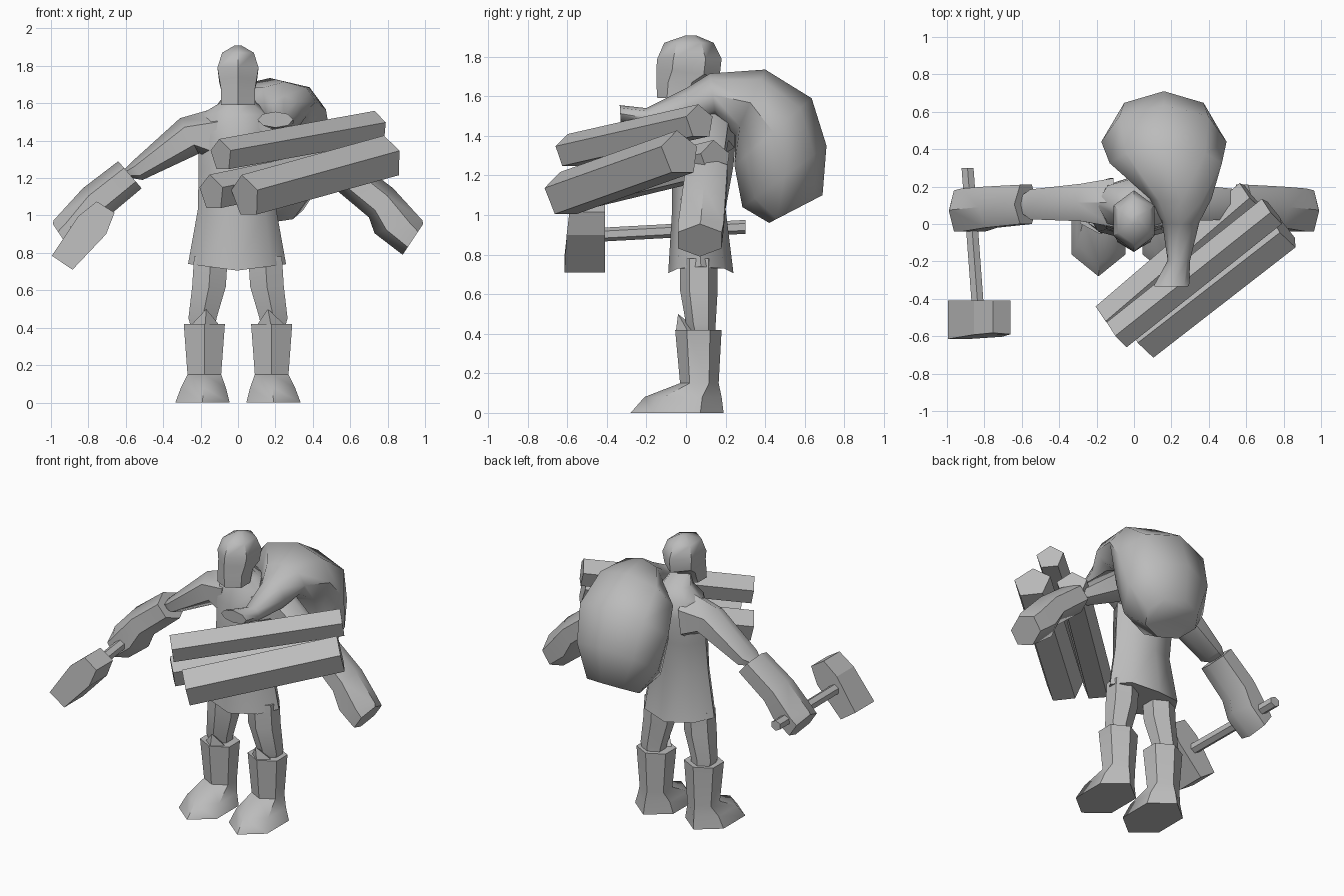
import bpy, bmesh, math
from mathutils import Vector

if "Cube" in bpy.data.objects:
    bpy.data.objects.remove(bpy.data.objects["Cube"])

grey = bpy.data.materials.new("plain_grey")
grey.diffuse_color = (0.5, 0.5, 0.5, 1)
grey.use_nodes = True
grey.node_tree.nodes["Principled BSDF"].inputs["Base Color"].default_value = grey.diffuse_color


def loft(name, rings, n=8, angle=45, tip=False):
    """Skin rings (point a, point b, half-width vector); a and b are opposite ring points."""
    bm = bmesh.new()
    peak = max(math.sin(2 * math.pi * i / n) for i in range(n))
    loops = []
    for a, b, w in rings:
        a, b, w = Vector(a), Vector(b), Vector(w)
        c, u = (a + b) / 2, (a - b) / 2
        loops.append([bm.verts.new(c + u * math.cos(t) + w * math.sin(t) / peak)
                      for t in (2 * math.pi * i / n for i in range(n))])
    for lo, hi in zip(loops, loops[1:]):
        for i in range(n):
            j = (i + 1) % n
            bm.faces.new((lo[i], lo[j], hi[j], hi[i]))
    bm.faces.new(loops[0])
    bm.faces.new(loops[-1])
    if tip:
        bmesh.ops.remove_doubles(bm, verts=loops[-1], dist=0.03)
    bmesh.ops.recalc_face_normals(bm, faces=bm.faces)
    me = bpy.data.meshes.new(name)
    bm.to_mesh(me)
    bm.free()
    me.materials.append(grey)
    ob = bpy.data.objects.new(name, me)
    bpy.context.collection.objects.link(ob)
    bpy.ops.object.select_all(action='DESELECT')
    ob.select_set(True)
    bpy.context.view_layer.objects.active = ob
    bpy.ops.object.shade_smooth_by_angle(angle=math.radians(angle))
    return ob


def level(x, z, front, back, w, zb=None):
    """Ring that runs front to back at height z (zb at the back)."""
    return (x, front, z), (x, back, z if zb is None else zb), (w, 0, 0)


def limb(s, top, bottom, y, w):
    """Ring across an arm, given in x and z on the side s."""
    return (s * top[0], y, top[1]), (s * bottom[0], y, bottom[1]), (0, w, 0)


# Head
loft("head", [level(0, 1.59, -.145, .05, .09), level(0, 1.67, -.15, .09, .09),
              level(0, 1.74, -.15, .17, .10, 1.70), level(0, 1.79, -.145, .18, .11),
              level(0, 1.87, -.11, .14, .085), level(0, 1.908, 0, .05, .02)], 6, 50)

# Tunic with raised side hems
tunic = loft("tunic", [level(-.005, .705, -.09, .24, .262), level(-.005, 1.03, -.07, .20, .21),
                       level(0, 1.25, -.07, .24, .21), level(0, 1.42, -.06, .255, .21),
                       level(0, 1.54, -.03, .245, .20), level(0, 1.60, .0, .18, .10),
                       level(0, 1.66, .0, .10, .07)], 8, 50)
for v in tunic.data.vertices:
    if v.co.z < .72:
        v.co.z += .035 * abs(v.co.x) / .26

for s, side in ((-1, "right"), (1, "left")):
    # Arm
    loft(side + "_upper_arm", [limb(s, (.10, 1.58), (.14, 1.26), .115, .13),
                               limb(s, (.31, 1.52), (.21, 1.33), .115, .10),
                               limb(s, (.57, 1.285), (.51, 1.19), .105, .08),
                               limb(s, (.605, 1.25), (.57, 1.20), .105, .05)], 6, 50)
    # Glove with a wide cuff
    loft(side + "_glove", [limb(s, (.64, 1.29), (.515, 1.145), .105, .105),
                           limb(s, (.83, 1.145), (.70, .99), .09, .11),
                           limb(s, (.985, .975), (.73, .905), .075, .115),
                           limb(s, (.99, .955), (.88, .79), .07, .11)], 6, 50)
    # Leg
    loft(side + "_leg", [level(s * .145, .78, -.03, .16, .09), level(s * .155, .62, -.03, .16, .09),
                         level(s * .19, .45, .0, .15, .075), level(s * .185, .38, .02, .15, .06)], 6, 50)
    # Boot
    loft(side + "_boot", [level(s * .18, .42, -.055, .18, .11), level(s * .18, .15, -.03, .165, .09),
                          level(s * .185, .08, -.21, .18, .12), level(s * .19, 0, -.28, .19, .145)], 6, 50)
    # Pointed flap on the boot top
    loft(side + "_boot_flap", [level(s * .175, .42, -.05, .06, .07),
                               level(s * .165, .50, -.045, -.035, .005)], 4, 30, True)

# Sack slung over the shoulder: (y, z) above, (y, z) below, x centre, half width
sack = [((-.335, 1.555), (-.33, 1.47), .20, .095), ((-.20, 1.54), (-.19, 1.44), .24, .06),
        ((0, 1.64), (.02, 1.44), .25, .10), ((.12, 1.715), (.15, 1.50), .25, .165),
        ((.40, 1.735), (.25, 1.40), .17, .30), ((.635, 1.59), (.245, 1.25), .16, .335),
        ((.71, 1.35), (.285, 1.04), .16, .30), ((.69, 1.10), (.42, .96), .16, .19)]
loft("sack", [((x, *a), (x, *b), (w, 0, 0)) for a, b, x, w in sack], 8, 60)

# Bundle of logs
for name, p, q, r in (("upper_log", (-.09, -.59, 1.32), (.74, .07, 1.47), .09),
                      ("front_log", (.04, -.62, 1.10), (.80, -.03, 1.31), .12),
                      ("back_log", (-.14, -.51, 1.12), (.63, .15, 1.28), .10)):
    p, q = Vector(p), Vector(q)
    d = (q - p).normalized()
    across = d.cross(Vector((0, 0, 1))).normalized()
    up = across.cross(d) * r
    loft(name, [(c + up, c - up, across * r * .95) for c in (p, q)], 5, 30)

# Hammer
loft("hammer_handle", [((-.89, .30, .975), (-.89, .30, .905), (.032, 0, 0)),
                       ((-.835, -.44, .935), (-.835, -.44, .865), (.032, 0, 0))], 6, 30)
bm = bmesh.new()
outline = [(-.995, .785), (-.855, .995), (-.755, 1.075), (-.66, 1.015), (-.705, .90), (-.885, .71)]
face = bm.faces.new([bm.verts.new((x, -.615 + max(0, z - .8) * .12, z)) for x, z in outline])
out = bmesh.ops.extrude_face_region(bm, geom=[face])
for v in out["geom"]:
    if isinstance(v, bmesh.types.BMVert):
        v.co.y = -.41
bmesh.ops.recalc_face_normals(bm, faces=bm.faces)
me = bpy.data.meshes.new("hammer_head")
bm.to_mesh(me)
bm.free()
me.materials.append(grey)
bpy.context.collection.objects.link(bpy.data.objects.new("hammer_head", me))
